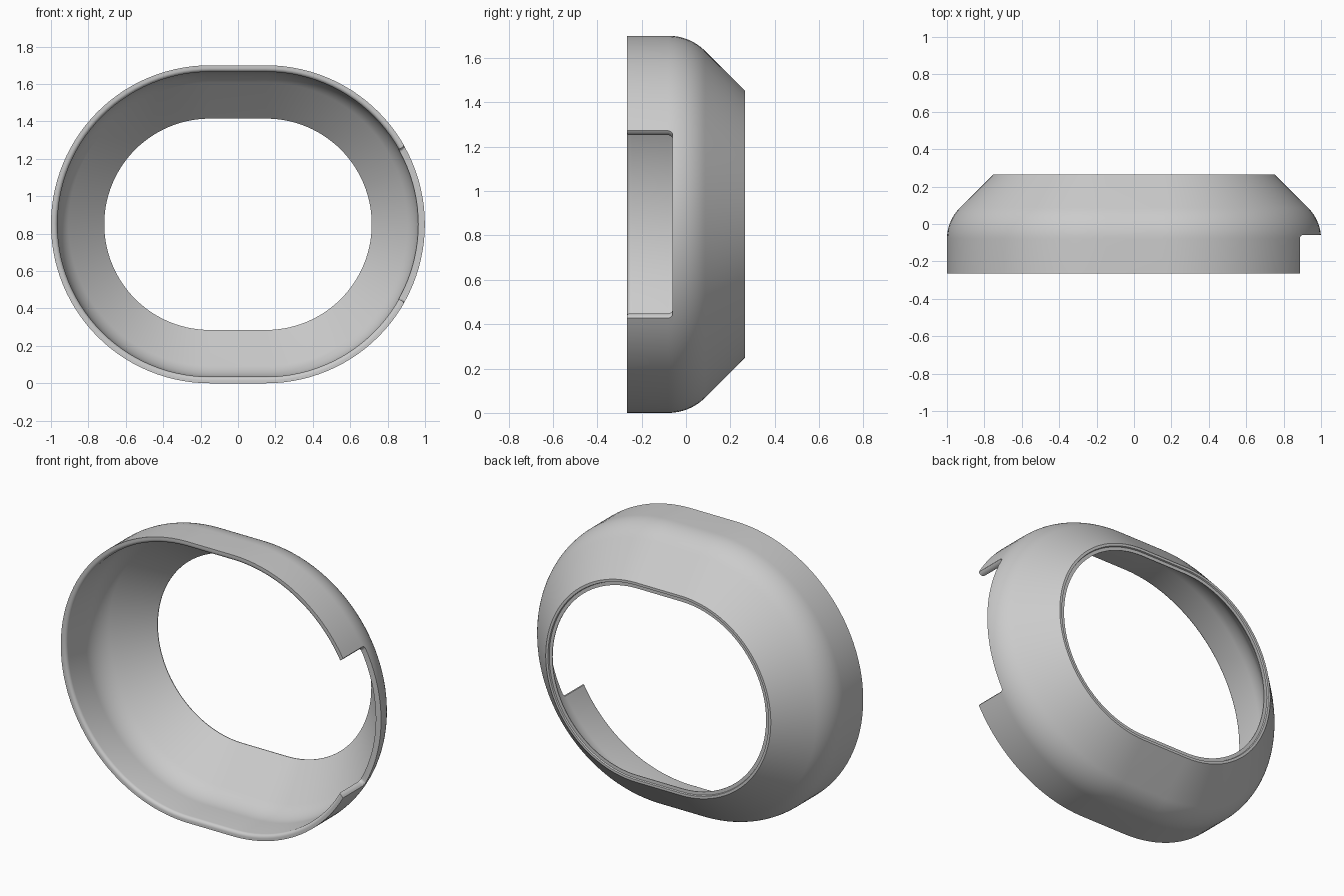
import bpy, bmesh, math
from math import sin, cos, pi

default = bpy.data.objects.get("Cube")
if default:
    bpy.data.objects.remove(default, do_unlink=True)

HALF_STRAIGHT = 0.15   # half the flat run at top and bottom
R = 0.85               # outer radius of the rounded ends
WALL = 0.035
FRONT, BACK = -0.265, 0.265
MID_Z = R


def arc(cx, cy, r, a0, a1, n):
    """Points on an arc, angles in degrees."""
    angles = [math.radians(a0 + (a1 - a0) * i / n) for i in range(n + 1)]
    return [(cx + r * cos(a), cy + r * sin(a)) for a in angles]


def loft(name, rings, closed):
    """Skin a list of rings; join the last to the first, or cap both ends."""
    bm = bmesh.new()
    loops = [[bm.verts.new(p) for p in ring] for ring in rings]
    n = len(loops[0])
    pairs = list(zip(loops, loops[1:] + loops[:1]))
    for a, b in pairs if closed else pairs[:-1]:
        for i in range(n):
            j = (i + 1) % n
            bm.faces.new((a[i], a[j], b[j], b[i]))
    if not closed:
        bm.faces.new(loops[0])
        bm.faces.new(loops[-1])
    bmesh.ops.recalc_face_normals(bm, faces=bm.faces)
    mesh = bpy.data.meshes.new(name)
    bm.to_mesh(mesh)
    bm.free()
    obj = bpy.data.objects.new(name, mesh)
    bpy.context.collection.objects.link(obj)
    return obj


# Wall section as (radius, y): outer side, stepped back rim, inner side, rounded front lip
bend, bend_y, lip = 0.236, -0.08, 0.02
inner = R - WALL
section = [(R, FRONT)]
section += arc(R - bend, bend_y, bend, 0, 45, 12)
section += [(0.603, BACK), (0.588, BACK), (0.585, 0.256), (0.565, 0.256), (0.565, 0.252)]
section += arc(R - bend, bend_y, bend - WALL, 45, 0, 12)
section += arc(inner + lip, FRONT + lip, lip, 180, 270, 5)

# Sweep the section round a stadium outline
STEPS = 56
stations = []
for side, start in ((1, -pi / 2), (-1, pi / 2)):
    for i in range(STEPS + 1):
        stations.append((side * HALF_STRAIGHT, start + pi * i / STEPS))
rings = [[(cx + r * cos(a), y, MID_Z + r * sin(a)) for r, y in section]
         for cx, a in stations]
body = loft("bezel_ring", rings, True)

# Side notch cutter, flared outwards to round the notch ends
corner, notch_y = 0.02, -0.06


def notch_ring(x, half):
    pts = arc(notch_y - corner, half - corner, corner, 90, 0, 5)
    pts += arc(notch_y - corner, corner - half, corner, 0, -90, 5)
    pts += [(-0.5, -half), (-0.5, half)]
    return [(x, y, MID_Z + z) for y, z in pts]


flare = [(0.5, 0.402), (0.862, 0.402), (0.874, 0.407),
         (0.882, 0.414), (0.887, 0.422), (1.2, 0.422)]
cutter = loft("notch_cutter", [notch_ring(x, h) for x, h in flare], False)
cutter.hide_render = True

bpy.ops.object.select_all(action='DESELECT')
body.select_set(True)
bpy.context.view_layer.objects.active = body
cut = body.modifiers.new("side_notch", 'BOOLEAN')
cut.operation = 'DIFFERENCE'
cut.solver = 'EXACT'
cut.object = cutter
bpy.ops.object.modifier_apply(modifier=cut.name)
bpy.data.objects.remove(cutter, do_unlink=True)

# Plain grey finish
grey = bpy.data.materials.new("plain_grey")
grey.use_nodes = True
colour = (0.6, 0.6, 0.6, 1)
grey.diffuse_color = colour
grey.node_tree.nodes["Principled BSDF"].inputs["Base Color"].default_value = colour
body.data.materials.clear()
body.data.materials.append(grey)
bpy.ops.object.shade_smooth_by_angle(angle=math.radians(30))
